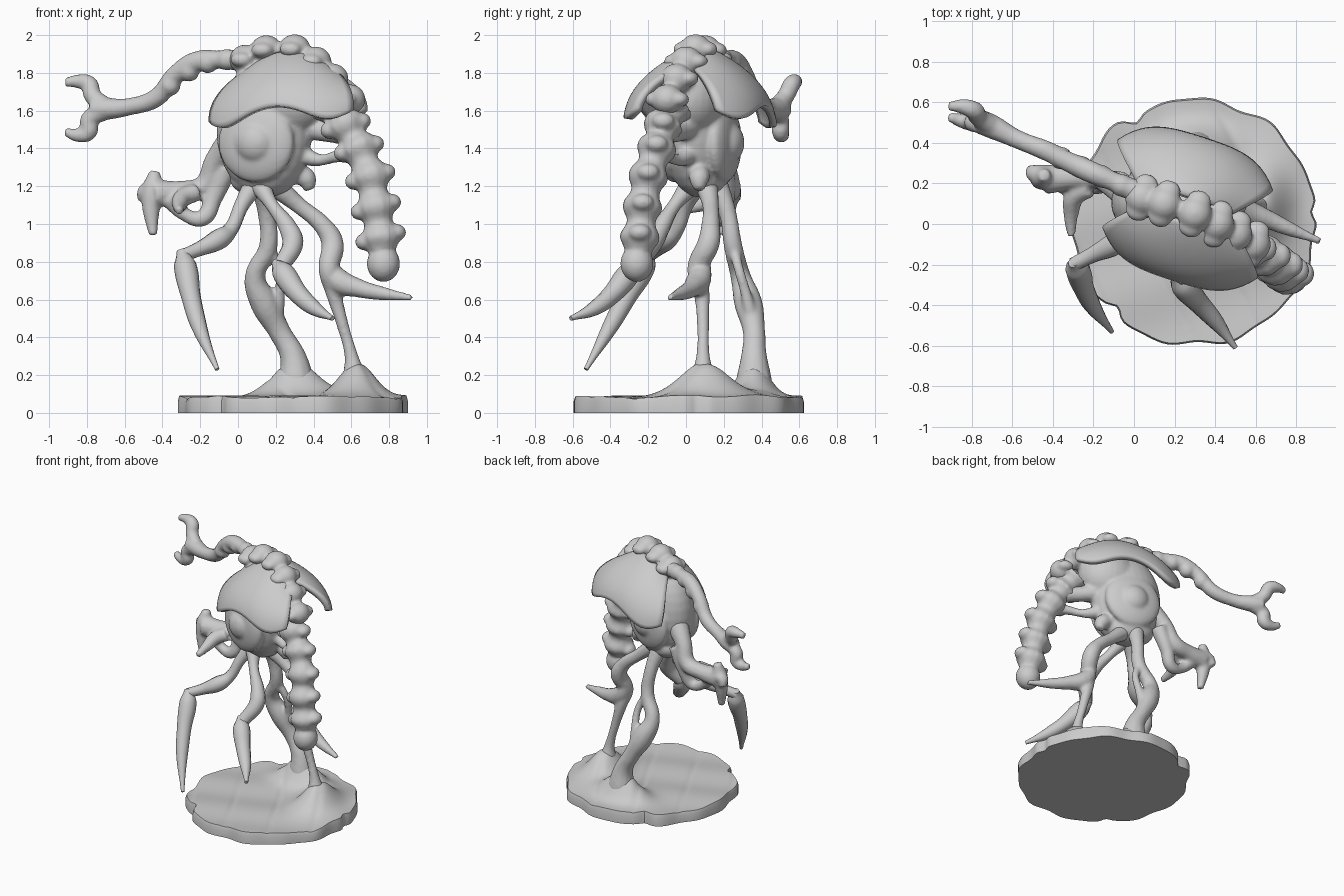
import bpy, bmesh, math
from mathutils import Vector, Matrix

cube = bpy.data.objects.get("Cube")
if cube:
    bpy.data.objects.remove(cube)

grey = bpy.data.materials.new("plain grey")
grey.use_nodes = True
grey.diffuse_color = (.6, .6, .6, 1)
grey.node_tree.nodes["Principled BSDF"].inputs["Base Color"].default_value = grey.diffuse_color

# The body's long axis and the axis pointing out of its sides
ALONG = Vector((.95, -.31, 0))
SIDE = Vector((.31, .95, 0))
CENTRE = Vector((.14, .07, 1.5))


def finish(name, data):
    obj = bpy.data.objects.new(name, data)
    bpy.context.collection.objects.link(obj)
    data.materials.append(grey)
    if isinstance(data, bpy.types.Mesh):
        data.shade_smooth()
    return obj


def mesh_from(name, bm):
    bmesh.ops.recalc_face_normals(bm, faces=bm.faces)
    mesh = bpy.data.meshes.new(name)
    bm.to_mesh(mesh)
    bm.free()
    return finish(name, mesh)


def limb(name, points):
    """Round tube through (x, y, z, radius) points."""
    curve = bpy.data.curves.new(name, "CURVE")
    curve.dimensions = "3D"
    curve.bevel_depth = 1
    curve.bevel_resolution = 4
    curve.resolution_u = 8
    curve.use_fill_caps = True
    spline = curve.splines.new("BEZIER")
    spline.radius_interpolation = "CARDINAL"
    spline.bezier_points.add(len(points) - 1)
    for knot, (x, y, z, radius) in zip(spline.bezier_points, points):
        knot.co = (x, y, z)
        knot.radius = radius
        knot.handle_left_type = knot.handle_right_type = "AUTO"
    obj = finish(name, curve)
    mesh = bpy.data.meshes.new_from_object(obj.evaluated_get(bpy.context.evaluated_depsgraph_get()))
    bpy.data.objects.remove(obj)
    mesh.materials.clear()
    return finish(name, mesh)


def ball(name, place, size, turn=None):
    """Ellipsoid, optionally turned by a rotation matrix."""
    bm = bmesh.new()
    bmesh.ops.create_uvsphere(bm, u_segments=28, v_segments=16, radius=1)
    scale = Matrix.Diagonal((*size, 1))
    bm.transform(Matrix.Translation(place) @ (turn or Matrix()) @ scale)
    return mesh_from(name, bm)


def fuse(name, parts):
    """Melt overlapping parts into one soft organic skin."""
    bm = bmesh.new()
    for part in parts:
        bm.from_mesh(part.data)
        bpy.data.objects.remove(part)
    bmesh.ops.remove_doubles(bm, verts=bm.verts, dist=.0001)
    obj = mesh_from(name, bm)
    skin = obj.modifiers.new("skin", "REMESH")
    skin.mode = "VOXEL"
    skin.voxel_size = .012
    skin.use_smooth_shade = True
    soften = obj.modifiers.new("soften", "SMOOTH")
    soften.iterations = 5


# Ground base with a notched rim, soft board seams and two mounds under the feet
def ground_height(x, y):
    near = .19 * math.exp(-((x - .63) / .13) ** 2 - ((y - .1) / .17) ** 2)
    far = .19 * math.exp(-((x - .3) / .17) ** 2 - ((y - .36) / .11) ** 2)
    seam = max(0, 1 - abs(math.sin(9 * (x + y * .5))) * 3)
    return .085 + near + far - .008 * seam + .006 * math.sin(14 * y - 5 * x)


def rim_radius(a):
    notches = sum(math.exp(-(math.sin((a - spot) / 2) / .035) ** 2) for spot in (.08, 2.1, -2.3))
    return .6 + .009 * math.sin(9 * a) + .007 * math.sin(14 * a + 1) - .035 * notches


def build_base():
    bm = bmesh.new()
    count, steps = 144, 40
    rings = []
    for step in range(1, steps + 3):
        ring = []
        for i in range(count):
            a = math.tau * i / count
            r = rim_radius(a) * min(step / steps, 1) + (.008 if step > steps else 0)
            x, y = .295 + r * math.cos(a), .01 + r * math.sin(a)
            z = ground_height(x, y) if step <= steps else (.06 if step == steps + 1 else 0)
            ring.append(bm.verts.new((x, y, z)))
        rings.append(ring)
    for inner, outer in zip(rings, rings[1:]):
        for i in range(count):
            j = (i + 1) % count
            bm.faces.new((inner[i], outer[i], outer[j], inner[j]))
    bm.faces.new(rings[0])
    bm.faces.new(rings[-1])
    obj = mesh_from("ground_base", bm)
    obj.data.set_sharp_from_angle(angle=math.radians(40))


build_base()

# Egg-shaped body, pelvis and the low domes on both flanks
turn = Matrix((ALONG, SIDE, (0, 0, 1))).transposed().to_4x4()
torso = [ball("body", CENTRE, (.26, .19, .36), turn),
         ball("pelvis", (.13, .1, 1.24), (.18, .12, .1), turn),
         ball("chest", (.27, .03, 1.66), (.22, .18, .2), turn)]
for sign in (-1, 1):
    spot = CENTRE + SIDE * sign * .14 + Vector((0, 0, -.07))
    torso.append(ball("flank_disc", spot, (.21, .07, .21), turn))
    torso.append(ball("flank_dome", spot + SIDE * sign * .02, (.11, .085, .11), turn))

# Spine knobs along the top
for place in [(.04, .13, 1.87), (.15, .1, 1.92), (.3, .05, 1.925), (.41, 0, 1.86), (.5, -.05, 1.77), (.59, -.1, 1.66)]:
    torso.append(ball("spine_knob", place, (.085, .085, .08)))
    for sign in (-1, 1):
        torso.append(ball("spine_side_knob", Vector(place) + SIDE * sign * .07, (.06, .05, .04), turn))

# Struts towards the ribbed arm and a spur on the hip
torso.append(limb("arm_strut", [(.25, .05, 1.42, .08), (.42, -.03, 1.34, .035), (.54, -.11, 1.36, .035), (.64, -.16, 1.36, .05)]))
torso.append(limb("arm_root", [(.28, .04, 1.56, .1), (.42, -.02, 1.5, .06), (.56, -.11, 1.48, .06)]))
torso.append(limb("hip_spur", [(.2, .08, 1.25, .07), (.31, .08, 1.27, .05), (.36, .07, 1.24, .055), (.38, .07, 1.18, .03)]))
fuse("torso", torso)


# Sloping shoulder shells with a wavy lower rim
def shell(name, sign, middle):
    bm = bmesh.new()
    cols, rows = 28, 16
    grid = []
    for j in range(rows + 1):
        v = j / rows
        row = []
        for i in range(cols + 1):
            u = 2 * i / cols - 1
            width = .23 + .16 * math.sin(v * 1.7)
            out = (.04 + .29 * math.sin(v * 1.4)) * (1 - .36 * u ** 4 - .06 * u * u)
            drop = .28 * v ** 1.2 + .1 * u * u * (1 - .5 * v)
            drop += .06 * v * v * math.sin(math.pi * u * u) - .03 * u * v
            p = Vector(middle) - Vector((0, 0, drop)) + ALONG * u * width + SIDE * sign * out
            row.append(bm.verts.new(p))
        grid.append(row)
    for a, b in zip(grid, grid[1:]):
        for i in range(cols):
            bm.faces.new((a[i], a[i + 1], b[i + 1], b[i]))
    obj = mesh_from(name, bm)
    thick = obj.modifiers.new("thickness", "SOLIDIFY")
    thick.thickness = .04
    thick.offset = 0


shell("front_shell", -1, (.29, .05, 1.9))
shell("back_shell", 1, (.24, .1, 1.9))

# Ribbed arm ending in a round knob
ribs = [(.5, -.06, 1.62), (.57, -.12, 1.52), (.64, -.155, 1.4), (.7, -.2, 1.25), (.73, -.23, 1.09), (.755, -.245, .93)]
path = []
arm = [ball("arm_end_knob", (.77, -.26, .79), (.088, .088, .097))]
for a, b in zip(ribs, ribs[1:] + [(.77, -.26, .79)]):
    path.append((*a, .108))
    path.append((*(Vector(a) + Vector(b)) / 2, .077))
    for sign in (-1, 1):
        arm.append(ball("rib_knob", Vector(a) + Vector((sign * .085, 0, .025 * sign)), (.05, .06, .045)))
fuse("ribbed_arm", arm + [limb("arm_core", path)])

# Long tail with a two-pronged fork
tail = [limb("tail_core", [(.1, .12, 1.86, .07), (-.08, .2, 1.87, .05), (-.22, .26, 1.86, .055), (-.33, .31, 1.79, .05),
                           (-.43, .36, 1.67, .05), (-.58, .42, 1.62, .047), (-.7, .48, 1.61, .06), (-.77, .51, 1.61, .06)])]
for knob in range(4):
    tail.append(ball("tail_knob", (-.06 - .1 * knob, .19 + .045 * knob, 1.87 - .015 * knob * knob), (.057, .057, .057)))
tail.append(limb("fork_upper", [(-.7, .48, 1.62, .05), (-.77, .53, 1.68, .047), (-.79, .56, 1.74, .047), (-.85, .58, 1.755, .037), (-.915, .58, 1.75, .024)]))
tail.append(limb("fork_lower", [(-.7, .48, 1.6, .05), (-.79, .5, 1.55, .047), (-.79, .5, 1.49, .047), (-.85, .51, 1.47, .037), (-.915, .53, 1.49, .024)]))
fuse("tail", tail)

# Two standing legs, the near one with a sickle claw
near = [limb("near_core", [(.2, .11, 1.2, .06), (.32, .13, 1.1, .045), (.45, .13, .99, .05), (.5, .12, .9, .06), (.48, .06, .76, .055),
                           (.5, .08, .66, .045), (.55, .09, .48, .033), (.6, .09, .3, .037), (.62, .09, .16, .07)]),
        limb("near_claw", [(.46, .1, .84, .03), (.52, .07, .71, .065), (.64, .03, .66, .05), (.78, -.03, .63, .035), (.92, -.085, .61, .018)])]
fuse("near_leg", near)
far = [limb("far_core", [(.12, .16, 1.22, .06), (.15, .22, 1.06, .047), (.16, .25, .88, .05), (.09, .29, .72, .055),
                         (.14, .33, .58, .075), (.22, .36, .43, .06), (.29, .36, .3, .07), (.31, .36, .15, .1)]),
       limb("far_strand", [(.16, .25, .88, .03), (.22, .28, .76, .027), (.22, .32, .62, .03), (.2, .35, .48, .04)])]
fuse("far_leg", far)

# Two forward scythe arms
limb("right_scythe_arm", [(.08, .05, 1.2, .055), (.02, 0, 1.1, .04), (-.04, -.05, .97, .04), (-.1, -.1, .92, .055), (-.2, -.15, .87, .04), (-.3, -.2, .83, .035)])
limb("right_scythe", [(-.3, -.19, .86, .025), (-.28, -.22, .78, .06), (-.25, -.31, .62, .052), (-.2, -.41, .44, .04), (-.11, -.53, .23, .012)])
limb("left_scythe_arm", [(.12, .02, 1.2, .055), (.18, -.06, 1.1, .035), (.27, -.14, .97, .05), (.29, -.18, .9, .055), (.23, -.26, .78, .045)])
limb("left_scythe", [(.2, -.25, .8, .025), (.24, -.3, .74, .06), (.32, -.39, .63, .052), (.41, -.49, .55, .038), (.5, -.61, .5, .013)])

# Blunt side arm: two strands closing on a forked hand
fuse("side_arm", [
    limb("upper_strand", [(-.03, .15, 1.44, .08), (-.12, .2, 1.33, .06), (-.18, .23, 1.2, .06), (-.3, .23, 1.17, .06), (-.44, .22, 1.16, .075)]),
    limb("lower_strand", [(-.06, .2, 1.3, .06), (-.13, .21, 1.14, .05), (-.19, .19, 1.03, .045), (-.28, .19, 1.05, .037), (-.36, .2, 1.13, .05)]),
    limb("hand", [(-.44, .24, 1.28, .03), (-.45, .23, 1.2, .055), (-.46, .22, 1.1, .05), (-.45, .2, .94, .025)]),
    limb("thumb", [(-.42, .24, 1.18, .05), (-.49, .25, 1.17, .045), (-.51, .27, 1.12, .025)]),
    limb("hook", [(-.22, .18, 1.17, .05), (-.29, .14, 1.14, .05), (-.31, .06, 1.1, .04), (-.31, -.06, 1.07, .022)])])
